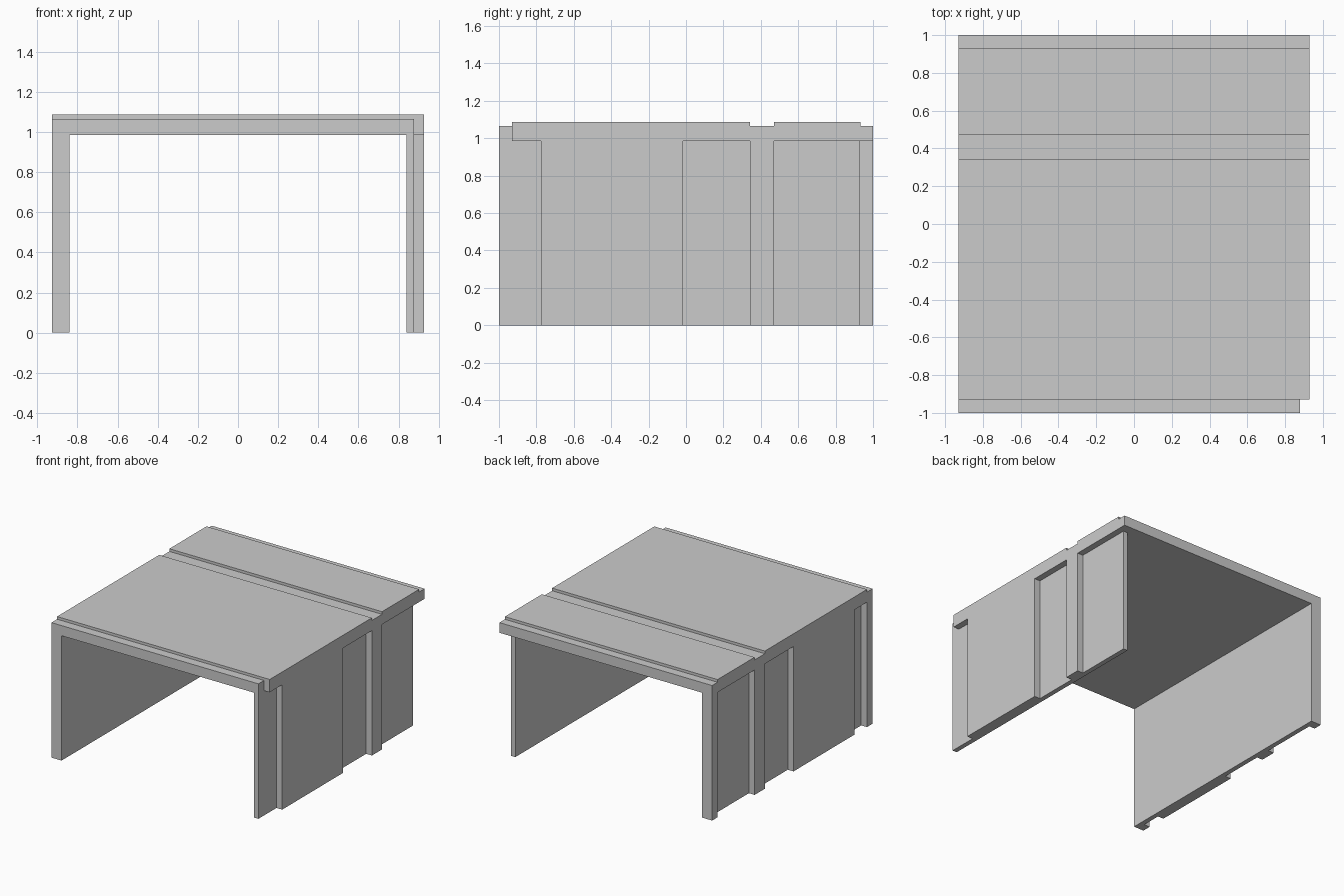
import bpy, bmesh
from mathutils import Vector

if "Cube" in bpy.data.objects:
    bpy.data.objects.remove(bpy.data.objects["Cube"])

W = 0.928            # outer half width
REC = 0.878          # recessed wall face
INNER = 0.84         # inner wall face
Z0, Z1, Z2 = 0.985, 1.065, 1.086   # ceiling, roof low level, roof high level


def prism(name, points, to_3d, sweep):
    """Flat outline turned into a solid by sweeping it along a vector."""
    bm = bmesh.new()
    face = bm.faces.new([bm.verts.new(to_3d(a, b)) for a, b in points])
    ext = bmesh.ops.extrude_face_region(bm, geom=[face])
    moved = [g for g in ext["geom"] if isinstance(g, bmesh.types.BMVert)]
    bmesh.ops.translate(bm, verts=moved, vec=Vector(sweep))
    bmesh.ops.recalc_face_normals(bm, faces=bm.faces)
    mesh = bpy.data.meshes.new(name)
    bm.to_mesh(mesh)
    bm.free()
    obj = bpy.data.objects.new(name, mesh)
    bpy.context.collection.objects.link(obj)
    return obj


def wall(name, side, y_start, y_end, ribs):
    """Wall plan: flat inside, raised ribs (y ranges) outside."""
    pts = [(INNER, y_end), (INNER, y_start)]
    if ribs[0][0] > y_start:
        pts.append((REC, y_start))
    for a, b in ribs:
        if a > y_start:
            pts.append((REC, a))
        pts += [(W, a), (W, b)]
        if b < y_end:
            pts.append((REC, b))
    if ribs[-1][1] < y_end:
        pts.append((REC, y_end))
    return prism(name, pts, lambda x, y: (side * x, y, 0), (0, 0, Z0))


# Roof slab: stepped profile with a groove and a low back lip
roof = [(-0.93, Z0), (1, Z0), (1, Z1), (0.932, Z1), (0.932, Z2), (0.47, Z2),
        (0.47, Z1), (0.343, Z1), (0.343, Z2), (-0.93, Z2)]
prism("roof", roof, lambda y, z: (-W, y, z), (2 * W, 0, 0))

# Low front lip, cut short at the right corner
lip = [(-1, Z0), (-0.93, Z0), (-0.93, Z1), (-1, Z1)]
prism("roof_front_lip", lip, lambda y, z: (-W, y, z), (W + REC, 0, 0))

# Side walls: shared ribs, plus full corner posts on the left
shared = [(-0.775, -0.015), (0.343, 0.47)]
wall("right_wall", 1, -1, 0.928, shared)
wall("left_wall", -1, -1, 1, [(-1, -0.93)] + shared + [(0.932, 1)])
